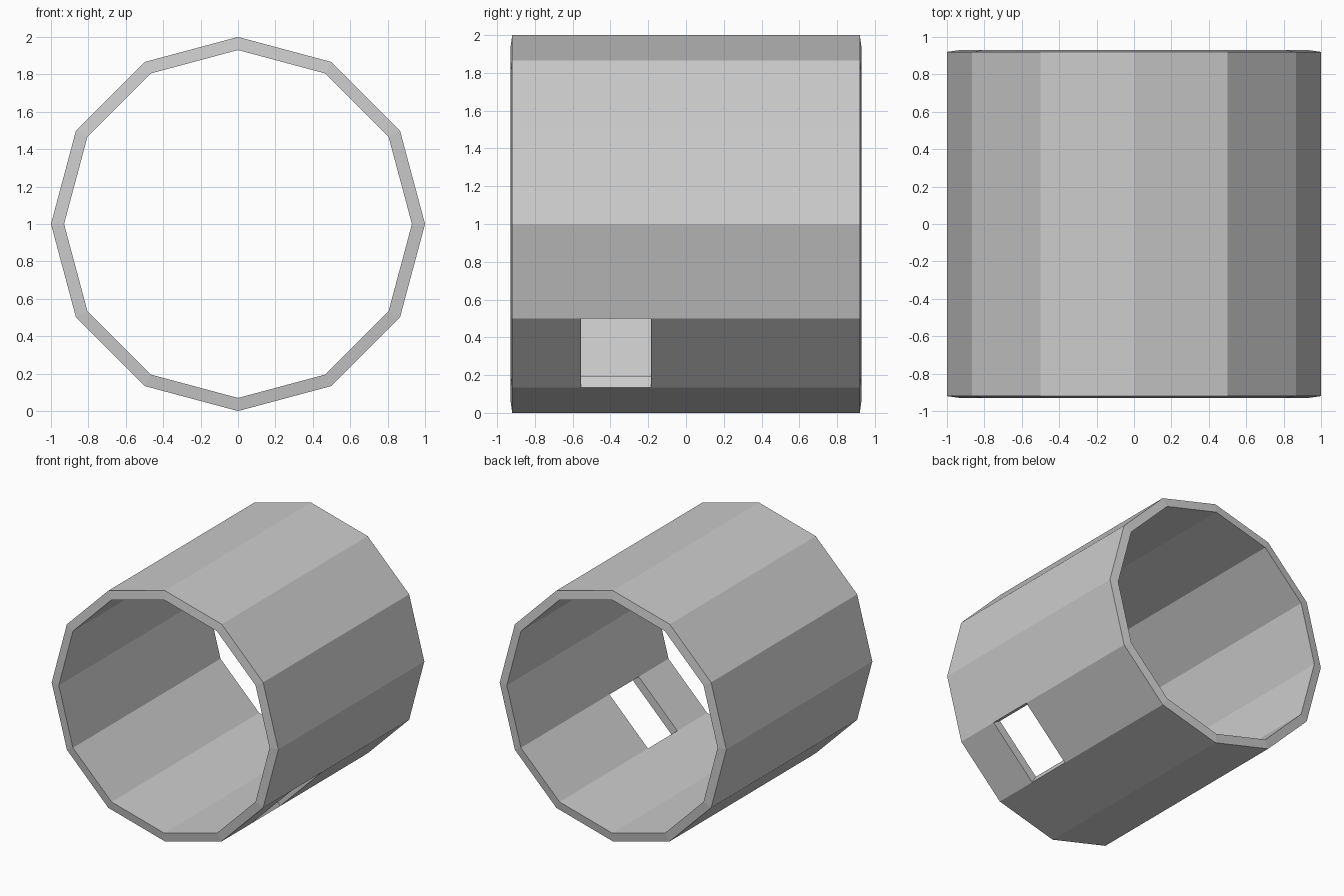
import bpy, bmesh
from math import cos, sin, radians

if "Cube" in bpy.data.objects:
    bpy.data.objects.remove(bpy.data.objects["Cube"])

SIDES, ROWS = 12, 5
OUTER_Y = [-0.92, -0.555, -0.185, 0.185, 0.555, 0.92]
INNER_Y = [-0.93, -0.555, -0.185, 0.185, 0.555, 0.93]
WINDOW = (10, 1)  # panel left open: lower right side, towards the front

bm = bmesh.new()


def rings(radius, stations):
    return [[bm.verts.new((radius * cos(radians(30 * i)), y,
                           1 + radius * sin(radians(30 * i)))) for y in stations]
            for i in range(SIDES)]


outer = rings(1.0, OUTER_Y)
inner = rings(0.93, INNER_Y)
twin = {o: n for ro, rn in zip(outer, inner) for o, n in zip(ro, rn)}

# Outer and inner skins, skipping the window panel
outer_faces = []
for i in range(SIDES):
    k = (i + 1) % SIDES
    for j in range(ROWS):
        if (i, j) == WINDOW:
            continue
        quad = [outer[i][j], outer[i][j + 1], outer[k][j + 1], outer[k][j]]
        outer_faces.append(bm.faces.new(quad))
        bm.faces.new([twin[v] for v in reversed(quad)])

# End rims and window edges
rim = [e for f in outer_faces for e in f.edges if e.is_boundary]
for e in rim:
    a, b = e.verts
    bm.faces.new((a, b, twin[b], twin[a]))

bmesh.ops.recalc_face_normals(bm, faces=bm.faces[:])
mesh = bpy.data.meshes.new("tube_shell")
bm.to_mesh(mesh)
bm.free()
bpy.context.collection.objects.link(bpy.data.objects.new("tube_shell", mesh))
